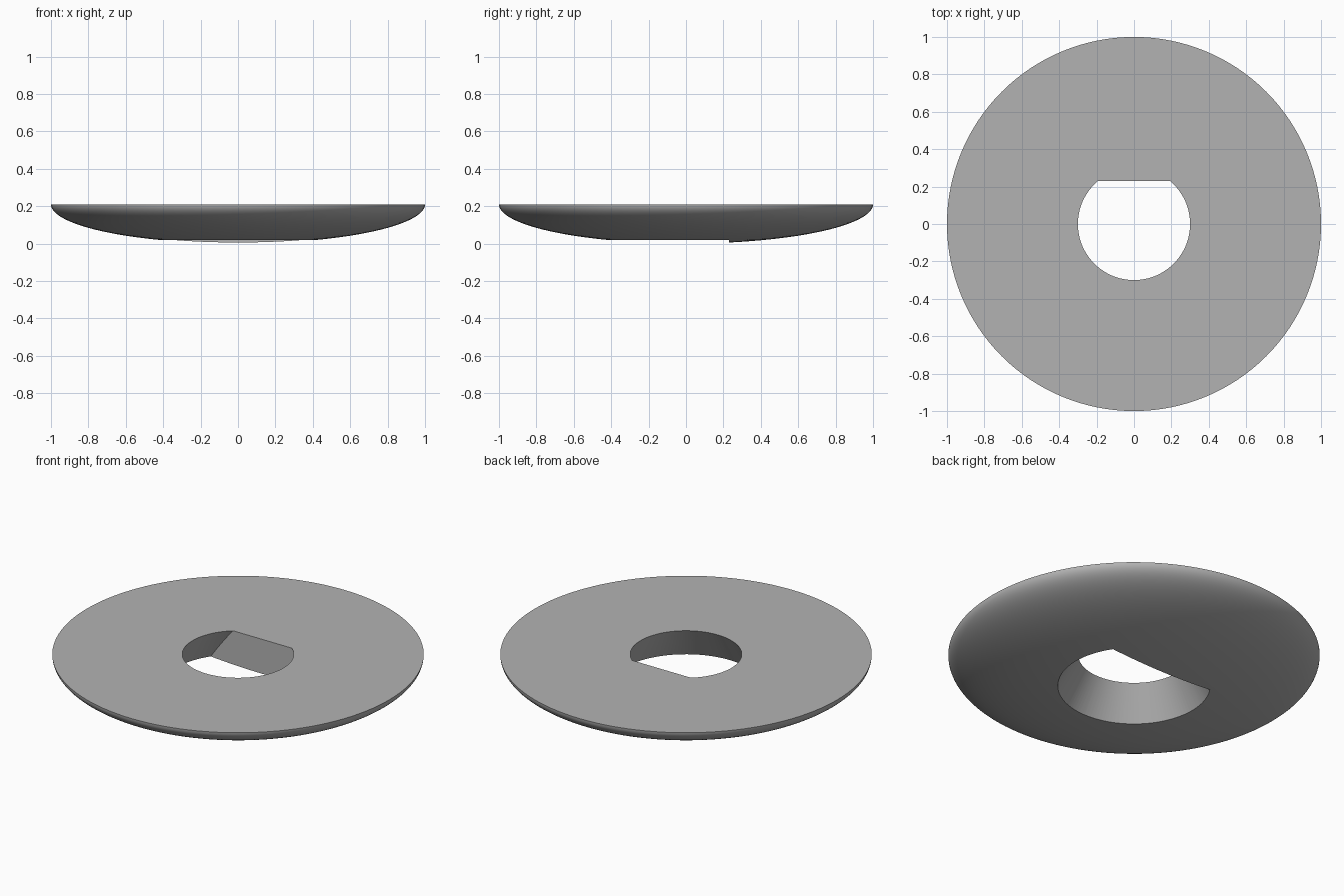
import bpy, bmesh, math
from mathutils import Vector

if "Cube" in bpy.data.objects:
    bpy.data.objects.remove(bpy.data.objects["Cube"], do_unlink=True)

DEPTH = 0.21       # height of the dish
TOP_HOLE = 0.3     # hole radius at the flat face
FLAT_Y = 0.23      # position of the flat side of the hole
SEGMENTS = 128
RINGS = 32

grey = bpy.data.materials.new("plain grey")
grey.use_nodes = True
colour = (0.45, 0.45, 0.45, 1)
grey.diffuse_color = colour
grey.node_tree.nodes["Principled BSDF"].inputs["Base Color"].default_value = colour


def add_object(name, bm):
    bmesh.ops.recalc_face_normals(bm, faces=bm.faces)
    mesh = bpy.data.meshes.new(name)
    bm.to_mesh(mesh)
    bm.free()
    obj = bpy.data.objects.new(name, mesh)
    bpy.context.collection.objects.link(obj)
    mesh.materials.append(grey)
    return obj


# Dish: half ellipsoid, round side down, closed by a flat top
bm = bmesh.new()
profile = []
for i in range(RINGS + 1):
    t = math.pi / 2 * i / RINGS
    profile.append(bm.verts.new((math.cos(t), 0, DEPTH * (1 - math.sin(t)))))
edges = [bm.edges.new(pair) for pair in zip(profile, profile[1:])]
bmesh.ops.spin(bm, geom=profile + edges, cent=(0, 0, 0), axis=(0, 0, 1),
               angle=math.tau, steps=SEGMENTS)
bmesh.ops.remove_doubles(bm, verts=bm.verts, dist=0.0001)
bmesh.ops.holes_fill(bm, edges=[e for e in bm.edges if e.is_boundary], sides=0)
dish = add_object("dish", bm)

# Hole cutter: cone widening downward, with one flat side
bm = bmesh.new()
margin = 0.1
slope = math.tan(math.radians(30))
height = DEPTH + 2 * margin
bmesh.ops.create_cone(bm, cap_ends=True, segments=SEGMENTS, depth=height,
                      radius1=TOP_HOLE + slope * (DEPTH + margin),
                      radius2=TOP_HOLE - slope * margin)
bmesh.ops.translate(bm, verts=bm.verts, vec=Vector((0, 0, DEPTH / 2)))
bmesh.ops.bisect_plane(bm, geom=bm.verts[:] + bm.edges[:] + bm.faces[:],
                       plane_co=(0, FLAT_Y, 0), plane_no=(0, 1, 0), clear_outer=True)
bmesh.ops.holes_fill(bm, edges=[e for e in bm.edges if e.is_boundary], sides=0)
cutter = add_object("hole_cutter", bm)
cutter.hide_render = True

# Cut the hole, then smooth the curved surfaces
bpy.ops.object.select_all(action="DESELECT")
bpy.context.view_layer.objects.active = dish
dish.select_set(True)
cut = dish.modifiers.new("hole", "BOOLEAN")
cut.operation = "DIFFERENCE"
cut.solver = "EXACT"
cut.object = cutter
bpy.ops.object.modifier_apply(modifier=cut.name)
bpy.data.objects.remove(cutter, do_unlink=True)
bpy.ops.object.shade_smooth_by_angle(angle=math.radians(30))
